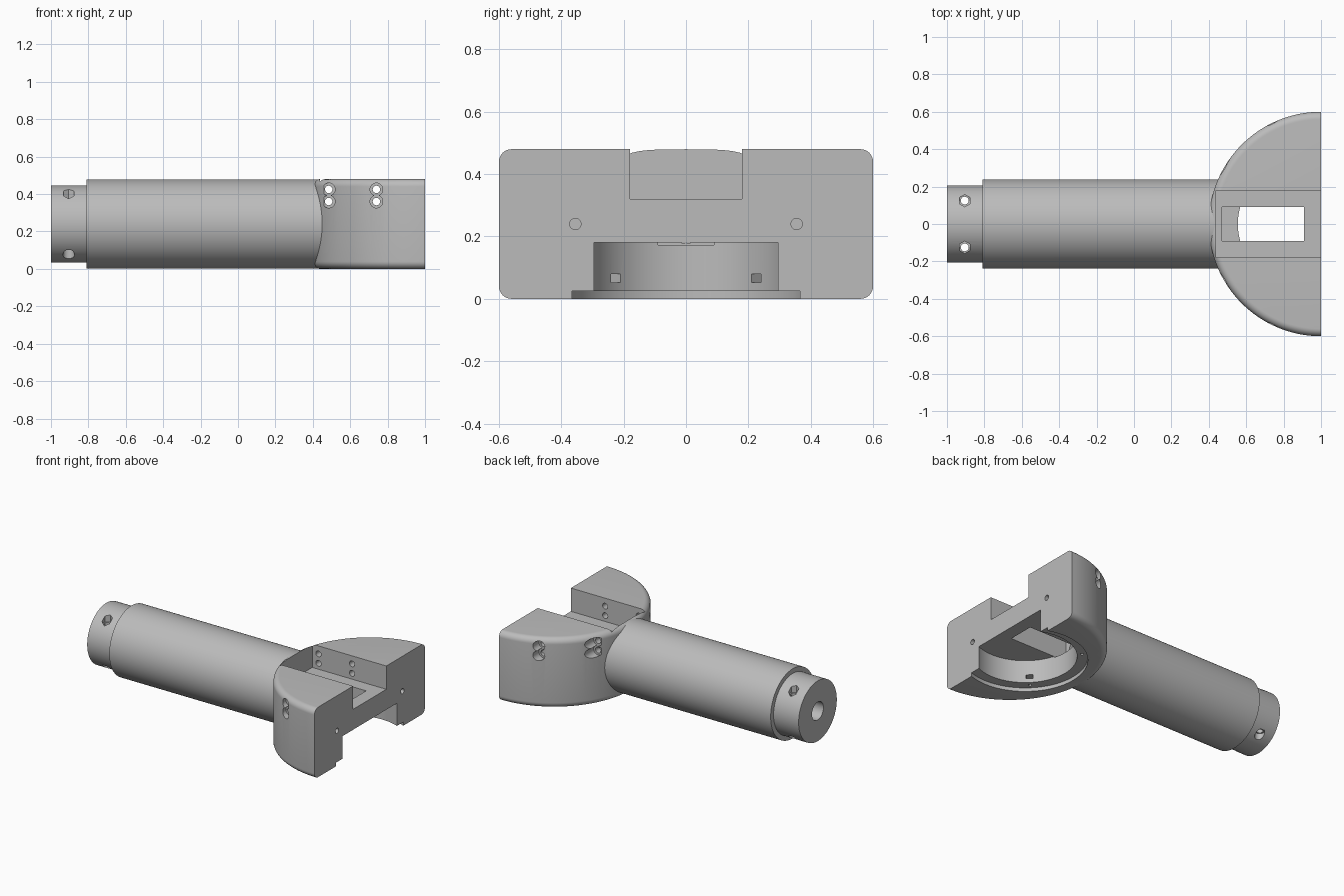
import bpy
import bmesh
from math import radians, pi, cos, sin
from mathutils import Matrix, Vector

cube = bpy.data.objects.get("Cube")
if cube:
    bpy.data.objects.remove(cube)

# Single grey finish
GREY = (0.5, 0.5, 0.5, 1)
grey = bpy.data.materials.new("plain grey")
grey.use_nodes = True
grey.diffuse_color = GREY
grey.node_tree.nodes["Principled BSDF"].inputs["Base Color"].default_value = GREY


def make_object(name, bm):
    bmesh.ops.recalc_face_normals(bm, faces=bm.faces)
    mesh = bpy.data.meshes.new(name)
    bm.to_mesh(mesh)
    bm.free()
    mesh.materials.append(grey)
    obj = bpy.data.objects.new(name, mesh)
    bpy.context.collection.objects.link(obj)
    return obj


def box(name, low, high, turn=0):
    """Box between two corners, turned about its own vertical axis."""
    low, high = Vector(low), Vector(high)
    bm = bmesh.new()
    bmesh.ops.create_cube(bm, size=1, matrix=Matrix.Translation((low + high) / 2)
                          @ Matrix.Rotation(turn, 4, "Z")
                          @ Matrix.Diagonal((*(high - low), 1)))
    return make_object(name, bm)


def rod(name, start, end, radius, sides=24, rounding=0):
    """Cylinder between two points, optionally with rounded rims."""
    start, end = Vector(start), Vector(end)
    axis = end - start
    bm = bmesh.new()
    bmesh.ops.create_cone(bm, cap_ends=True, segments=sides, radius1=radius,
                          radius2=radius, depth=axis.length)
    if rounding:
        rims = [e for e in bm.edges if abs(e.verts[0].co.z - e.verts[1].co.z) < 1e-5]
        bmesh.ops.bevel(bm, geom=rims, offset=rounding, segments=8,
                        profile=0.5, affect="EDGES")
    turn = Vector((0, 0, 1)).rotation_difference(axis).to_matrix().to_4x4()
    bm.transform(Matrix.Translation((start + end) / 2) @ turn)
    return make_object(name, bm)


def cut(target, cutters):
    bpy.context.view_layer.objects.active = target
    for cutter in cutters:
        cutter.hide_render = True
        mod = target.modifiers.new("cut", "BOOLEAN")
        mod.operation = "DIFFERENCE"
        mod.solver = "EXACT"
        mod.object = cutter
        bpy.ops.object.modifier_apply(modifier=mod.name)


def finish(obj):
    bpy.ops.object.select_all(action="DESELECT")
    obj.select_set(True)
    bpy.context.view_layer.objects.active = obj
    bpy.ops.object.shade_smooth_by_angle(angle=radians(30))


# Main solids
MID = 0.24
head = rod("half_round_head", (1, 0, 0), (1, 0, 0.48), 0.6, 128, 0.04)
handle = rod("handle", (-0.81, 0, MID), (0.455, 0, MID), 0.239, 96)
neck = rod("neck", (-1, 0, MID), (-0.80, 0, MID), 0.207, 96)

# Cutters shared by head and handle
slot = box("slot_cutter", (0.438, -0.18, 0.32), (1.3, 0.18, 0.7))
bore = rod("bore_cutter", (-1.1, 0, MID), (0.6, 0, MID), 0.062, 48)

# Flat face, slot, window and round cavity of the head
CAVITY_X = 0.875
head_cutters = [
    box("flat_face_cutter", (1, -0.8, -0.2), (1.8, 0.8, 0.7)),
    slot,
    box("window_cutter", (0.47, -0.09, 0.172), (0.91, 0.09, 0.4)),
    rod("cavity_cutter", (CAVITY_X, 0, -0.1), (CAVITY_X, 0, 0.18), 0.32, 96),
    rod("ledge_cutter", (CAVITY_X, 0, -0.1), (CAVITY_X, 0, 0.025), 0.386, 96),
    bore,
]
for side in (-1, 1):
    # Blind hole in the flat face
    head_cutters.append(rod("face_hole_cutter", (0.8, side * 0.355, MID),
                            (1.1, side * 0.355, MID), 0.018))
    # Nut trap and its screw hole beside the cavity
    angle = side * 0.75 * pi
    dx, dy = cos(angle), sin(angle)
    x, y = CAVITY_X + 0.33 * dx, 0.33 * dy
    head_cutters.append(box("nut_trap_cutter", (x - 0.04, y - 0.022, 0.053),
                            (x + 0.04, y + 0.022, 0.08), angle))
    x, y = CAVITY_X + 0.352 * dx, 0.352 * dy
    head_cutters.append(rod("ledge_hole_cutter", (x, y, -0.05), (x, y, 0.07), 0.01))
    # Counterbored cross holes into the slot
    for x, seat in ((0.485, 0.26), (0.74, 0.49)):
        for z in (0.36, 0.425):
            head_cutters.append(rod("cross_hole_cutter", (x, side * 0.1, z),
                                    (x, side * 0.7, z), 0.02))
            head_cutters.append(rod("counterbore_cutter", (x, side * seat, z),
                                    (x, side * 0.7, z), 0.034))
cut(head, head_cutters)
cut(handle, [slot, bore])

# Fixing holes through the neck, hexagonal above and round below
neck_cutters = [bore]
for y in (-0.125, 0.125):
    neck_cutters += [
        rod("neck_hole_cutter", (-0.905, y, -0.1), (-0.905, y, 0.6), 0.021),
        rod("neck_hex_cutter", (-0.905, y, 0.375), (-0.905, y, 0.6), 0.033, 6),
        rod("neck_seat_cutter", (-0.905, y, -0.1), (-0.905, y, 0.1), 0.031),
    ]
cut(neck, neck_cutters)

for cutter in {*head_cutters, *neck_cutters}:
    bpy.data.objects.remove(cutter)
for part in (head, handle, neck):
    finish(part)
